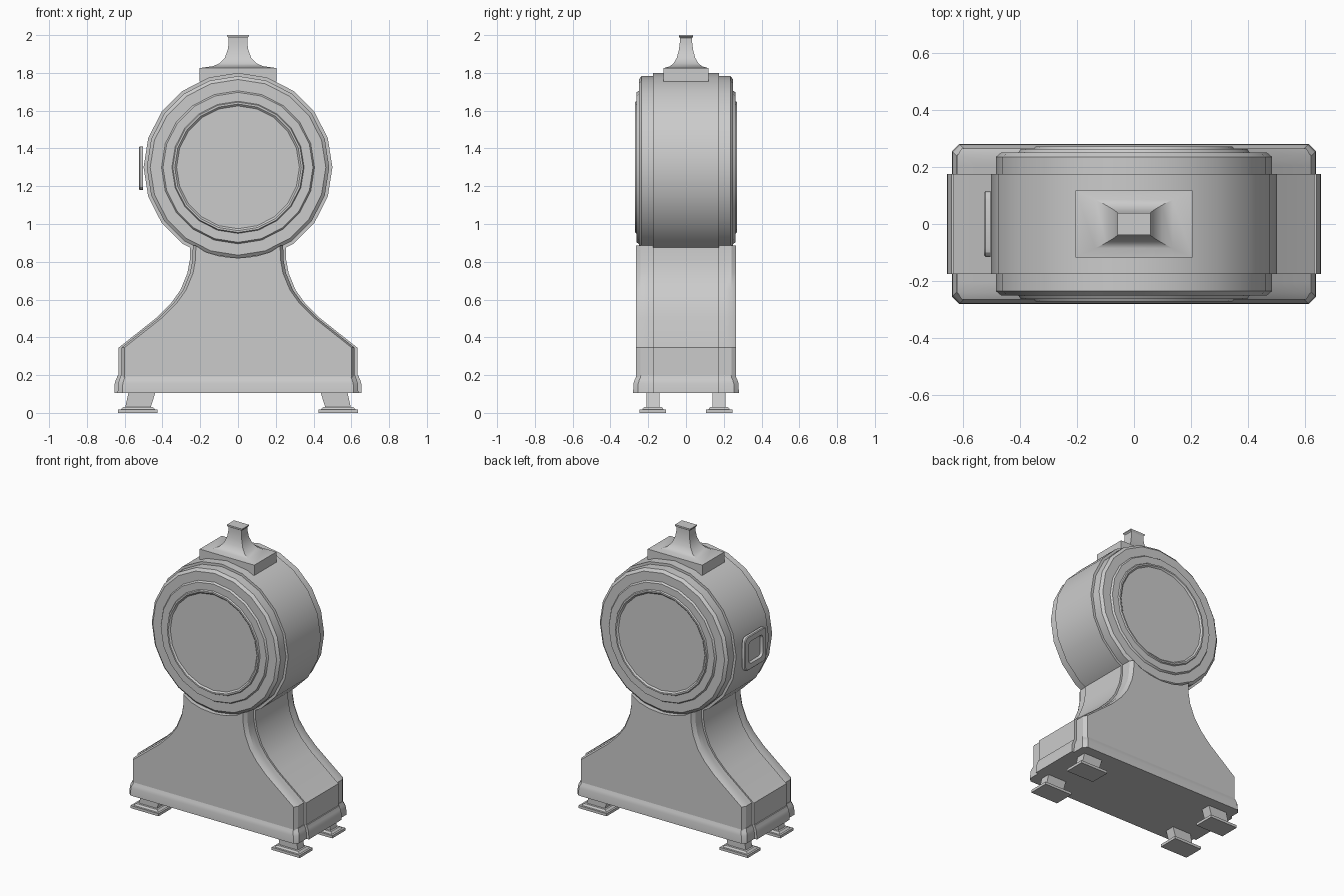
import bpy, bmesh, math

if "Cube" in bpy.data.objects:
    bpy.data.objects.remove(bpy.data.objects["Cube"])


def loft(name, loops, smooth=True):
    """Bridge equal-length point loops and cap both ends."""
    bm = bmesh.new()
    rings = [[bm.verts.new(p) for p in loop] for loop in loops]
    n = len(rings[0])
    for a, b in zip(rings, rings[1:]):
        for i in range(n):
            j = (i + 1) % n
            bm.faces.new((a[i], a[j], b[j], b[i]))
    bm.faces.new(rings[0])
    bm.faces.new(rings[-1][::-1])
    bmesh.ops.recalc_face_normals(bm, faces=bm.faces)
    mesh = bpy.data.meshes.new(name)
    bm.to_mesh(mesh)
    bm.free()
    obj = bpy.data.objects.new(name, mesh)
    bpy.context.collection.objects.link(obj)
    if smooth:
        bpy.ops.object.select_all(action='DESELECT')
        obj.select_set(True)
        bpy.context.view_layer.objects.active = obj
        bpy.ops.object.shade_smooth_by_angle(angle=math.radians(28))
    return obj


def rect(x0, x1, y0, y1, z):
    return [(x0, y0, z), (x1, y0, z), (x1, y1, z), (x0, y1, z)]


# Drum with stepped bezels on both faces
CZ = 1.3
half = [(.325, -.262), (.335, -.271), (.345, -.271), (.35, -.262), (.397, -.262),
        (.405, -.25), (.465, -.25), (.483, -.235), (.483, -.175), (.5, -.175)]
section = half + [(r, -y) for r, y in reversed(half)]
loft("clock_drum", [[(r * math.cos(math.tau * i / 20), y, CZ + r * math.sin(math.tau * i / 20))
                     for i in range(20)] for r, y in section])

# Flared pedestal, a raised band between two narrower chamfered plates
side = [(.632, .15), (.632, .345), (.43, .505), (.355, .58), (.305, .65),
        (.268, .74), (.255, .81), (.253, .885)]


def pedestal_loop(y, inset):
    right = [(x - inset, z) for x, z in side]
    arc = [(x, CZ - math.sqrt(.48 ** 2 - x * x)) for x in (.17, .09, 0, -.09, -.17)]
    left = [(-x, z) for x, z in reversed(right)]
    return [(x, y, z) for x, z in right + arc + left]


layers = [(-.265, .03), (-.24, .014), (-.205, .014), (-.175, .014), (-.175, 0)]
layers += [(-y, d) for y, d in reversed(layers)]
loft("pedestal", [pedestal_loop(y, d) for y, d in layers])

# Plinth moulding following the pedestal footprint
quarter = [(.655, .175), (.637, .175), (.637, .255), (.612, .28)]


def plinth_loop(z, d):
    q = [(x - d, y if y < .2 else y - d) for x, y in quarter]
    pts = q + [(-x, y) for x, y in reversed(q)]
    pts += [(-x, -y) for x, y in q] + [(x, -y) for x, y in reversed(q)]
    return [(x, y, z) for x, y in pts]


loft("plinth", [plinth_loop(z, d) for z, d in
                [(.105, 0), (.155, .002), (.175, .008), (.188, .014), (.197, .016)]])

# Four slanted feet on stepped pads
foot_steps = [(0, .425, .635, .07), (.018, .425, .635, .07), (.018, .437, .622, .057),
              (.03, .45, .61, .048), (.03, .462, .597, .034), (.115, .435, .578, .034)]
for sx in (-1, 1):
    for sy in (-1, 1):
        name = ("left" if sx < 0 else "right") + ("_front" if sy < 0 else "_back") + "_foot"
        loft(name, [rect(sx * x0, sx * x1, sy * .175 - w, sy * .175 + w, z)
                    for z, x0, x1, w in foot_steps], False)

# Finial: block flaring into a slim rectangular neck
finial = [(1.755, .205, .118), (1.825, .205, .118), (1.835, .135, .085), (1.85, .098, .066),
          (1.88, .07, .049), (1.92, .055, .038), (1.96, .049, .033), (1.985, .049, .033),
          (1.993, .057, .038), (2.0, .057, .038)]
loft("top_finial", [rect(-x, x, -y, y, z) for z, x, y in finial])


# Rounded square frame with a recessed centre on the left side
def rounded_square(x, h, r):
    pts = []
    for k, (sy, sz) in enumerate([(1, 1), (-1, 1), (-1, -1), (1, -1)]):
        for s in range(4):
            a = math.radians(90 * k + 30 * s)
            pts.append((x, sy * (h - r) + r * math.cos(a),
                        1.295 + sz * (h - r) + r * math.sin(a)))
    return pts


loft("side_frame", [rounded_square(x, h, r) for x, h, r in
                    [(-.503, .115, .03), (-.52, .115, .03), (-.525, .11, .028),
                     (-.525, .075, .025), (-.51, .068, .022)]])
